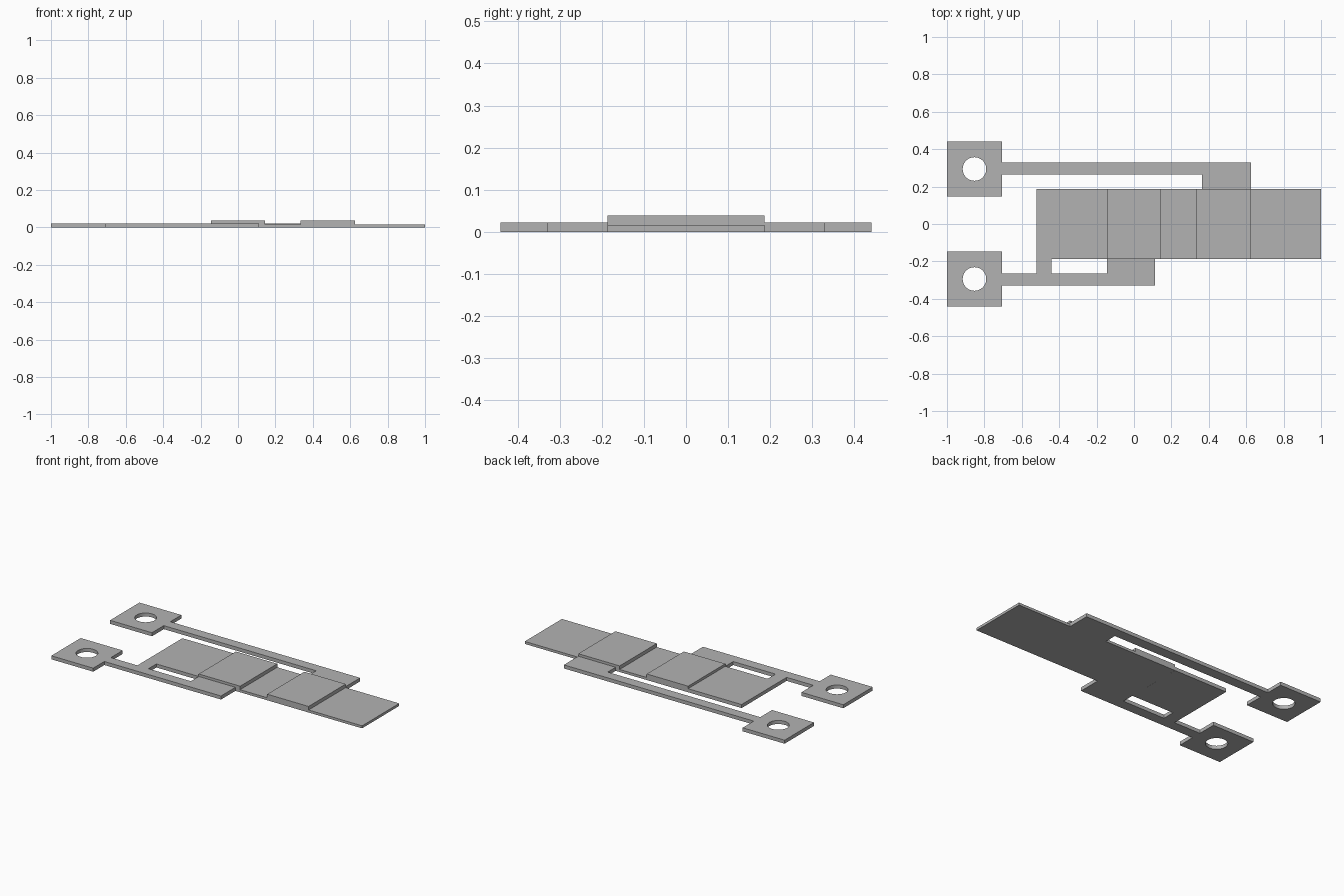
import bpy
from math import cos, sin, tau, pi

if "Cube" in bpy.data.objects:
    bpy.data.objects.remove(bpy.data.objects["Cube"])

grey = bpy.data.materials.new("plain grey")
grey.use_nodes = True
colour = (0.45, 0.45, 0.45, 1)
grey.diffuse_color = colour
grey.node_tree.nodes["Principled BSDF"].inputs["Base Color"].default_value = colour

FOIL = 0.0225            # thickness of the electrodes
FILM = 0.016             # thickness of the strip
TOP = FOIL + FILM        # strip where it crosses an electrode
HALF = 0.186             # half width of the strip
EDGE = 0.441             # outer edge of the pads
PAD_IN, PAD_X = 0.147, -0.706
ARM_IN, ARM_OUT = 0.265, 0.33


def plate(name, outlines, depth):
    """Extrude closed 2D outlines (inner ones become holes) into a mesh."""
    curve = bpy.data.curves.new(name, "CURVE")
    curve.dimensions = "2D"
    curve.fill_mode = "BOTH"
    curve.extrude = depth / 2
    for points in outlines:
        spline = curve.splines.new("POLY")
        spline.points.add(len(points) - 1)
        for p, (x, y) in zip(spline.points, points):
            p.co = (x, y, 0, 1)
        spline.use_cyclic_u = True
    temp = bpy.data.objects.new(name + "_curve", curve)
    bpy.context.collection.objects.link(temp)
    graph = bpy.context.evaluated_depsgraph_get()
    mesh = bpy.data.meshes.new_from_object(temp.evaluated_get(graph))
    bpy.data.objects.remove(temp)
    mesh.name = name
    mesh.materials.clear()
    mesh.materials.append(grey)
    for face in mesh.polygons:
        face.use_smooth = False
        face.material_index = 0
    obj = bpy.data.objects.new(name, mesh)
    bpy.context.collection.objects.link(obj)
    obj.location.z = depth / 2
    return obj


def hole(y):
    """Round hole in the middle of a pad."""
    return [(-0.853 + 0.063 * cos(i * tau / 48), y + 0.063 * sin(i * tau / 48))
            for i in range(48)]


# Back electrode: pad, long arm and tab that meets the strip
back = [(-1, EDGE), (-1, PAD_IN), (PAD_X, PAD_IN), (PAD_X, ARM_IN),
        (0.363, ARM_IN), (0.363, HALF), (0.625, HALF), (0.625, ARM_OUT),
        (PAD_X, ARM_OUT), (PAD_X, EDGE)]
plate("back_electrode", [back, hole(0.294)], FOIL)

# Front electrode: pad, short arm, tab, and the wide end plate around the slot
front = [(-1, -EDGE), (PAD_X, -EDGE), (PAD_X, -ARM_OUT), (0.112, -ARM_OUT),
         (0.112, -HALF), (-0.145, -HALF), (-0.145, -ARM_IN), (-0.442, -ARM_IN),
         (-0.442, -HALF), (-0.1453, -HALF), (-0.1453, HALF), (-0.52, HALF),
         (-0.52, -ARM_IN), (PAD_X, -ARM_IN), (PAD_X, -PAD_IN), (-1, -PAD_IN)]
plate("front_electrode", [front, hole(-0.294)], FOIL)

# Stepped strip: side profile extruded across the width
profile = [(-0.145, 0), (1, 0), (1, FILM), (0.625, FILM), (0.625, TOP),
           (0.335, TOP), (0.335, FILM), (0.145, FILM), (0.145, TOP), (-0.145, TOP)]
strip = plate("stepped_strip", [profile], 2 * HALF)
strip.rotation_euler.x = pi / 2
strip.location.z = 0
